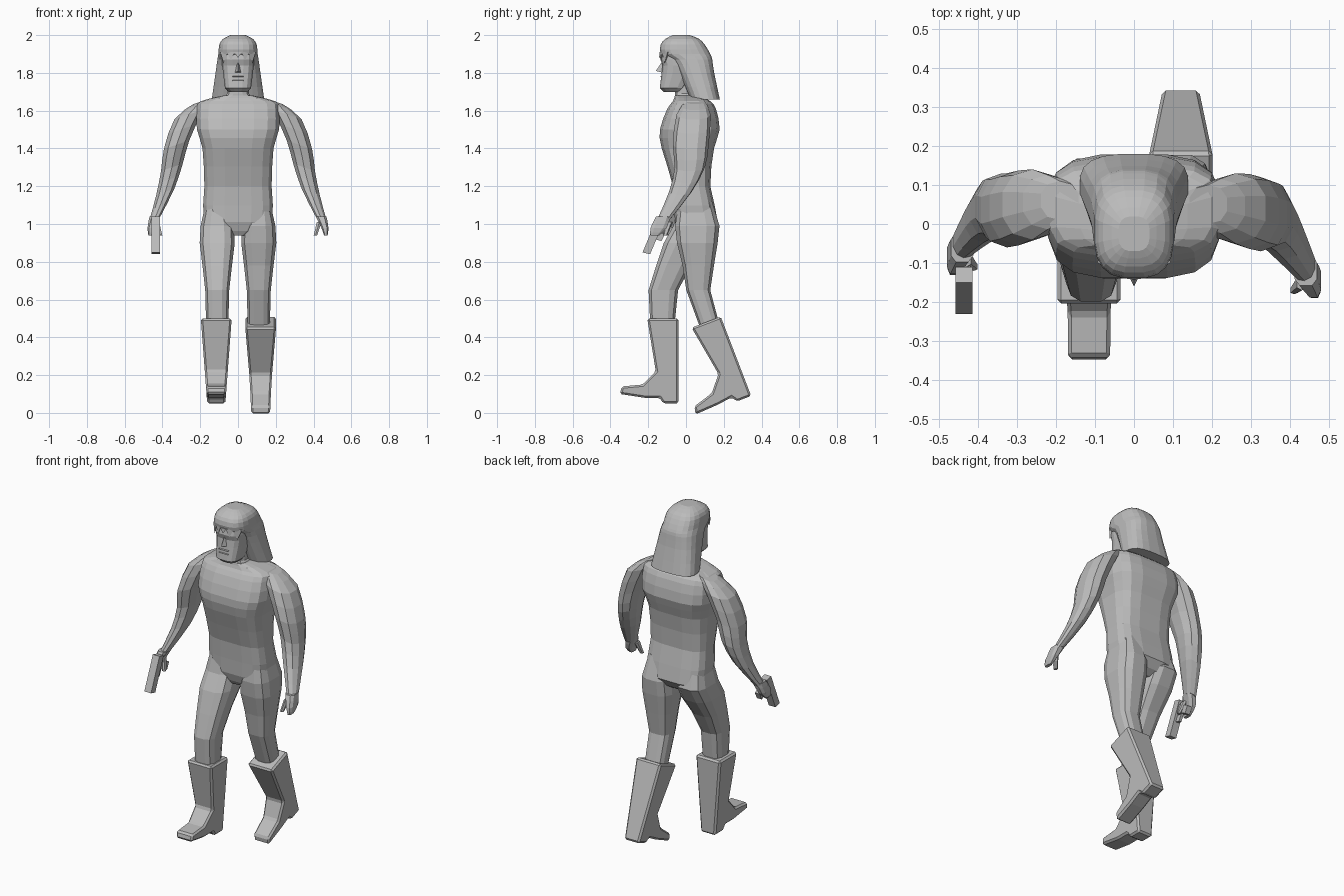
import bpy, bmesh, math
from mathutils import Matrix, Vector

cube = bpy.data.objects.get("Cube")
if cube:
    bpy.data.objects.remove(cube, do_unlink=True)

grey = bpy.data.materials.new("plain grey")
grey.use_nodes = True
colour = (.5, .5, .5, 1)
grey.diffuse_color = colour
grey.node_tree.nodes["Principled BSDF"].inputs["Base Color"].default_value = colour


def finish(name, bm):
    """Turn a bmesh into a flat-shaded object."""
    bmesh.ops.recalc_face_normals(bm, faces=bm.faces[:])
    mesh = bpy.data.meshes.new(name)
    bm.to_mesh(mesh)
    bm.free()
    mesh.materials.append(grey)
    obj = bpy.data.objects.new(name, mesh)
    bpy.context.collection.objects.link(obj)
    return obj


def eased(rows):
    """Add a smoothly curved row midway between each pair of rows."""
    rows = [Vector(row) for row in rows]
    result = [rows[0]]
    for i in range(len(rows) - 1):
        here, following = rows[i], rows[i + 1]
        before = rows[max(i - 1, 0)]
        after = rows[min(i + 2, len(rows) - 1)]
        bulge = (here + following - before - after) / 16
        result += [(here + following) / 2 + bulge, following]
    return result


def centred(x, rows):
    """Give every row the same centre line."""
    return [(*row, x) for row in rows]


def loft(name, rows, sides=12, boxy=3, tilt=0):
    """Skin level rings of (half width, height, front, back, centre)."""
    bm = bmesh.new()
    loops = []
    for half, z, front, back, x in rows:
        loop = []
        for i in range(sides):
            angle = math.tau * (i + .5) / sides
            c, s = math.cos(angle), math.sin(angle)
            u = half * math.copysign(abs(c) ** (2 / boxy), c)
            v = math.copysign(abs(s) ** (2 / boxy), s)
            y = (front + back + (back - front) * v) / 2
            loop.append(bm.verts.new((x + u, y, z + tilt * u)))
        loops.append(loop)
    for low, high in zip(loops, loops[1:]):
        for i in range(sides):
            j = (i + 1) % sides
            bm.faces.new((low[i], low[j], high[j], high[i]))
    bm.faces.new(loops[0])
    bm.faces.new(loops[-1])
    return finish(name, bm)


def slab(name, outline, half, flare=0):
    """Extrude a side outline of (y, z) points across x, wider with height."""
    bm = bmesh.new()
    left, right = [[bm.verts.new((side * (half + flare * z), y, z)) for y, z in outline]
                   for side in (1, -1)]
    bm.faces.new(left)
    bm.faces.new(right)
    for i in range(len(outline)):
        bm.faces.new((left[i - 1], left[i], right[i], right[i - 1]))
    return finish(name, bm)


def wedge(name, corners, tip):
    """A pyramid from three corners to a tip."""
    bm = bmesh.new()
    base = [bm.verts.new(corner) for corner in corners]
    top = bm.verts.new(tip)
    bm.faces.new(base)
    for i in range(len(base)):
        bm.faces.new((base[i - 1], base[i], top))
    return finish(name, bm)


# Torso from crotch to collar
torso = ((.06, .94, -.03, .1), (.18, 1.01, -.06, .17), (.18, 1.2, -.07, .13),
         (.19, 1.4, -.13, .15), (.22, 1.5, -.14, .18), (.22, 1.61, -.1, .16),
         (.2, 1.65, -.07, .13), (.08, 1.68, -.06, .08))
loft("torso", eased(centred(0, torso)), sides=16, boxy=3.4)

# Neck and head
loft("neck", centred(0, ((.09, 1.65, -.06, .08), (.06, 1.69, -.06, .06), (.06, 1.8, -.05, .06))))
face = ((.05, 1.7, -.12, 0), (.07, 1.72, -.14, 0), (.08, 1.8, -.13, .05),
        (.085, 1.84, -.125, .05), (.085, 1.87, -.135, .05), (.085, 1.94, -.12, .05))
loft("face", centred(0, face), sides=16)
wedge("nose", ((-.02, -.12, 1.8), (.02, -.12, 1.8), (0, -.12, 1.87)), (0, -.16, 1.81))
for label, z in (("upper_lip", 1.78), ("lower_lip", 1.76)):
    slab(label, ((-.1, z - .01), (-.14, z), (-.1, z + .01)), .03)

# Long hair, closing to a rounded crown
hair = ((.14, 1.66, .02, .18), (.12, 1.8, -.04, .15), (.11, 1.87, -.08, .14),
        (.105, 1.9, -.135, .13), (.1, 1.95, -.135, .1), (.08, 1.98, -.11, .07),
        (.04, 2, -.07, .02))
loft("hair", eased(centred(0, hair)), sides=20, boxy=2.8)


def brow(x, z):
    """A point on the curve of the forehead."""
    return x, 5 * x * x - .142, z


# Ragged fringe hugging the forehead
locks = 5
for i in range(locks):
    x = .15 * (i / (locks - 1) - .5)
    drop = .01 + .4 * abs(x)
    wedge("fringe_lock", (brow(x - .02, 1.91), brow(x + .02, 1.91), (x * .9, -.08, 1.91)),
          brow(x, 1.89 - drop))

# Arms, the right one held further back below the elbow
arm = ((.05, 1.65, 0, .1, .19), (.08, 1.58, -.05, .13, .26), (.07, 1.42, -.07, .12, .325),
       (.06, 1.3, -.06, .1, .35), (.05, 1.17, -.09, .03, .385), (.03, 1.03, -.15, -.08, .44))
hand = ((.03, 1.04, -.16, -.08, .44), (.02, .98, -.19, -.1, .46), (.01, .94, -.19, -.14, .465))
thumb = ((.014, 1.01, -.17, -.13, .43), (.01, .94, -.18, -.16, .41))


def posed(rows, side):
    result = []
    for half, z, front, back, x in rows:
        shift = 0 if side > 0 else min(.06, .01 + max(0, 1.4 - z) / 7)
        result.append((half, z, front + shift, back + shift, side * x))
    return result


for label, side in (("left", 1), ("right", -1)):
    loft(label + "_arm", eased(posed(arm, side)), sides=10, boxy=2.3, tilt=-side / 3)
    loft(label + "_hand", eased(posed(hand, side)), sides=8)
    loft(label + "_thumb", posed(thumb, side), sides=6)

# Pistol pointing down from the right hand
pistol = (
    slab("pistol_barrel", ((-.15, 1.04), (-.11, 1.03), (-.19, .84), (-.23, .85)), .022),
    slab("pistol_grip", ((-.13, 1.01), (-.15, .97), (-.07, .93), (-.05, .97)), .016),
    slab("trigger_guard", ((-.16, .95), (-.17, .92), (-.13, .91), (-.11, .95)), .008))
for part in pistol:
    part.location.x = -.435

# Legs in mid stride, from inside the hip to inside the boot
heights = (1.12, .99, .9, .78, .65, .46)
widths = (.06, .09, .095, .08, .065, .06)
stride = {
    "right": (-.11, (-.04, -.07, -.12, -.16, -.2, -.19), (.13, .17, .12, .03, -.04, -.06)),
    "left": (.11, (-.04, -.06, -.05, -.02, 0, .07), (.14, .18, .17, .15, .13, .18))}
for label, (x, fronts, backs) in stride.items():
    loft(label + "_leg", centred(x, zip(widths, heights, fronts, backs)))

# One boot outline, measured from the heel; the trailing boot flexes onto its toe
boot = ((0, 0), (0, .45), (-.165, .45), (-.12, .17), (-.19, .1), (-.3, .09),
        (-.31, .05), (-.18, .03), (-.1, .03), (-.08, 0))
for label, spot, lean, flex in (("right", (-.115, -.04, .05), 0, 0),
                                ("left", (.12, .345, .09), 21, .2)):
    outline = [(y, z + flex * min(0, y + .13)) for y, z in boot[3:]]
    obj = slab(label + "_boot", [*boot[:3], *outline], .048, flare=.075)
    obj.matrix_world = Matrix.Translation(spot) @ Matrix.Rotation(math.radians(lean), 4, "X")
    bevel = obj.modifiers.new("worn edges", "BEVEL")
    bevel.width = .01
    bevel.segments = 1
